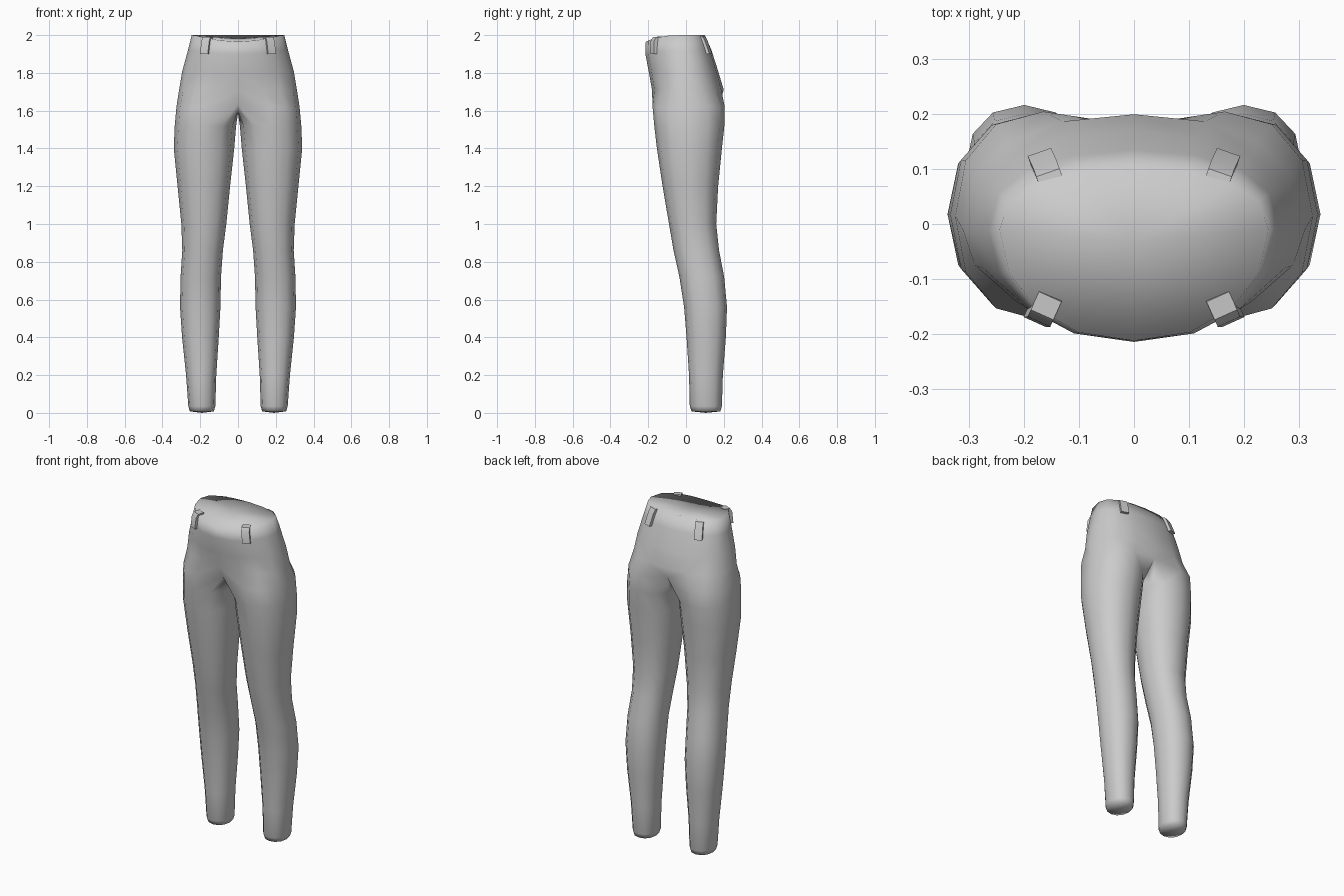
import bpy, bmesh, math
from mathutils import Vector

if "Cube" in bpy.data.objects:
    bpy.data.objects.remove(bpy.data.objects["Cube"])

grey = bpy.data.materials.new("grey cloth")
grey.use_nodes = True
COLOUR = (0.6, 0.6, 0.6, 1)
grey.diffuse_color = COLOUR
grey.node_tree.nodes["Principled BSDF"].inputs["Base Color"].default_value = COLOUR


def power(v, e):
    return math.copysign(abs(v) ** e, v)


def finish(bm, name):
    """Turn a half mesh into a mirrored, smooth object."""
    bmesh.ops.recalc_face_normals(bm, faces=bm.faces)
    mesh = bpy.data.meshes.new(name)
    bm.to_mesh(mesh)
    bm.free()
    mesh.materials.append(grey)
    ob = bpy.data.objects.new(name, mesh)
    bpy.context.collection.objects.link(ob)
    mod = ob.modifiers.new("mirror", 'MIRROR')
    mod.use_clip = True
    mod.merge_threshold = 0.0005
    return ob


# Hip rings: height at side, height at front, half width, front y, back y
HIPS = [(2.00, 1.965, 0.245, -0.213, 0.10),
        (1.92, 1.90, 0.265, -0.215, 0.135),
        (1.81, 1.80, 0.295, -0.196, 0.170),
        (1.71, 1.71, 0.312, -0.180, 0.200)]
# Leg rings: height, inner x, outer x, front y, back y
LEGS = [(1.62, 0.005, 0.326, -0.177, 0.205),
        (1.52, 0.010, 0.335, -0.168, 0.203),
        (1.40, 0.020, 0.340, -0.154, 0.190),
        (1.20, 0.042, 0.320, -0.124, 0.170),
        (1.00, 0.062, 0.300, -0.090, 0.160),
        (0.86, 0.080, 0.295, -0.066, 0.175),
        (0.72, 0.090, 0.304, -0.035, 0.202),
        (0.56, 0.093, 0.307, -0.010, 0.217),
        (0.40, 0.102, 0.296, 0.003, 0.211),
        (0.20, 0.115, 0.275, 0.016, 0.195),
        (0.035, 0.120, 0.263, 0.020, 0.190),
        (0.008, 0.128, 0.255, 0.030, 0.182)]
# Seam between the legs, from back to front: y, z
SEAM = [(0.180, 1.645), (0.11, 1.600), (0.02, 1.585), (-0.07, 1.595), (-0.145, 1.635)]


def hip_ring(z, zf, w, yf, yb):
    pts = []
    for i in range(9):
        a = math.radians(-90 + 22.5 * i)
        c, s = math.cos(a), math.sin(a)
        y = -0.01 + (yb + 0.01) * power(s, 0.8) if s > 0 else -0.01 + (-0.01 - yf) * s
        drop = max(0, -s) ** 3
        x = 0 if i in (0, 8) else w * power(c, 0.92)
        pts.append((x, y, z + (zf - z) * drop))
    return pts


def leg_ring(z, xi, xo, yf, yb):
    # Starts at the inner front, runs round the outside to the inner side
    pts = []
    for i in range(12):
        a = math.radians(240 + 30 * i)
        pts.append(((xi + xo) / 2 + (xo - xi) / 2 * power(math.cos(a), 0.9),
                    (yf + yb) / 2 + (yb - yf) / 2 * power(math.sin(a), 0.9), z))
    return pts


# Trousers: closed leg tube joined to an open half ring at the hips
bm = bmesh.new()
hips = [[bm.verts.new(p) for p in hip_ring(*r)] for r in HIPS]
rings = [leg_ring(*r) for r in LEGS]
seam = [(0, y, z) for y, z in SEAM]
rings[0] = [seam[4]] + rings[0][1:8] + seam[:4]
legs = [[bm.verts.new(p) for p in r] for r in rings]

for a, b in zip(hips, hips[1:] + [legs[0][:9]]):
    for i in range(8):
        bm.faces.new((a[i], a[i + 1], b[i + 1], b[i]))
for a, b in zip(legs, legs[1:]):
    for i in range(12):
        j = (i + 1) % 12
        bm.faces.new((a[i], a[j], b[j], b[i]))

# Waist cap and ankle cap
centre = bm.verts.new((0, -0.03, 1.98))
for i in range(8):
    bm.faces.new((hips[0][i], hips[0][i + 1], centre))
sole = bm.verts.new((0.19, 0.105, 0.0))
for i in range(12):
    bm.faces.new((legs[-1][i], legs[-1][(i + 1) % 12], sole))
for f in bm.faces:
    f.smooth = True
finish(bm, "trousers")


def belt_loop(name, top, bottom, outward, width):
    """Bent strip hooked over the waist edge and ending in a small tab."""
    n = Vector((outward[0], outward[1], 0)).normalized()
    side = Vector((-n.y, n.x, 0)) * width / 2
    top, bottom = Vector(top), Vector(bottom)
    up = Vector((0, 0, 1))
    profile = [top - n * 0.035 - up * 0.02, top - n * 0.03 + up * 0.004,
               top + n * 0.006 + up * 0.002, top + n * 0.02 - up * 0.02,
               bottom + n * 0.014, bottom - n * 0.02]
    bm = bmesh.new()
    ends = [[bm.verts.new(p + s) for p in profile] for s in (-side, side)]
    for e in ends:
        bm.faces.new(e)
    for i in range(6):
        j = (i + 1) % 6
        bm.faces.new((ends[0][i], ends[0][j], ends[1][j], ends[1][i]))
    ob = finish(bm, name)
    bpy.ops.object.select_all(action='DESELECT')
    ob.select_set(True)
    bpy.context.view_layer.objects.active = ob
    bpy.ops.object.shade_smooth_by_angle(angle=math.radians(50))


belt_loop("front_belt_loops", (0.165, -0.160, 1.988), (0.175, -0.166, 1.90), (0.45, -1), 0.045)
belt_loop("back_belt_loops", (0.155, 0.088, 1.992), (0.168, 0.118, 1.90), (0.35, 1), 0.045)
